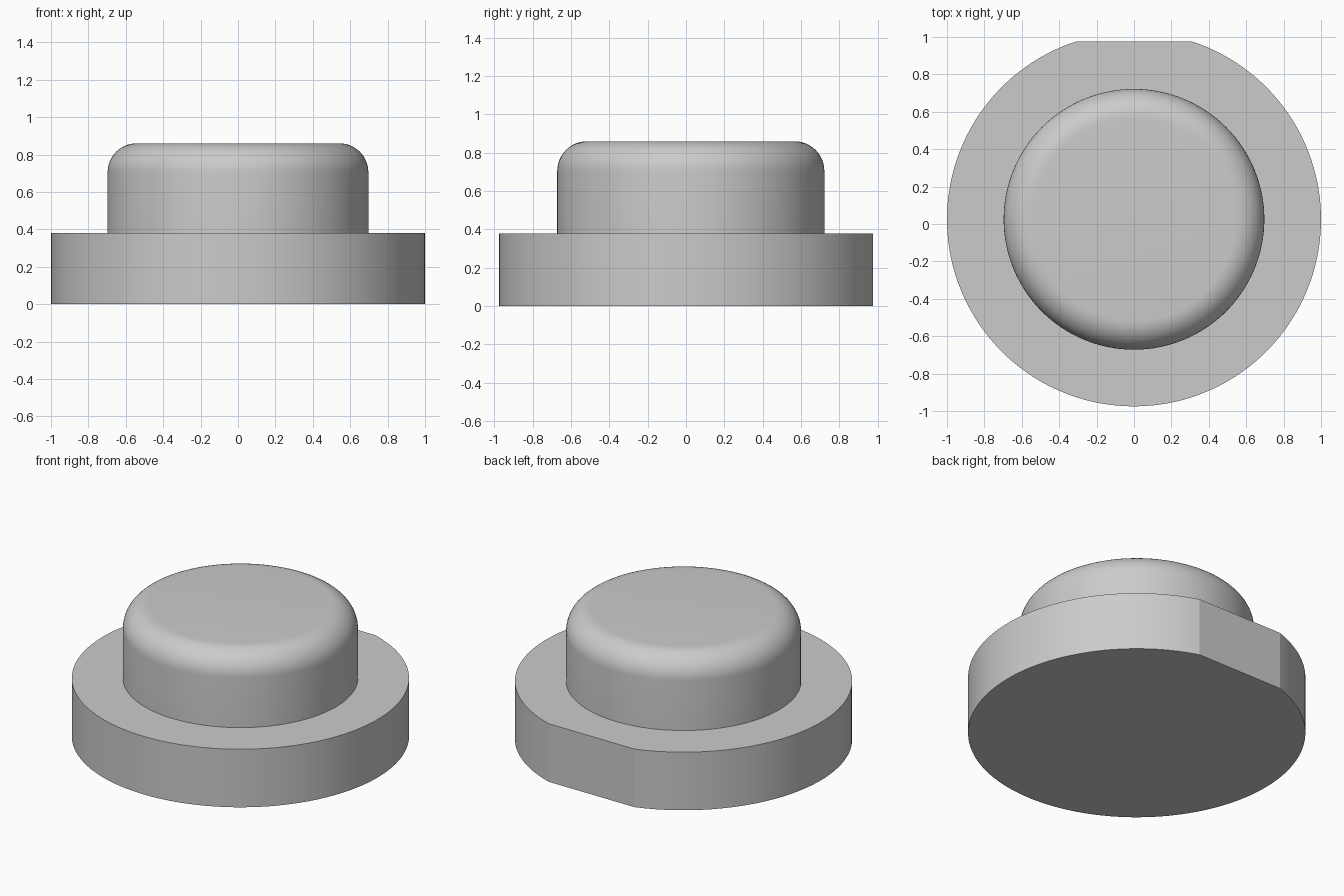
import bpy, bmesh
from math import sin, cos, pi, asin, radians

if "Cube" in bpy.data.objects:
    bpy.data.objects.remove(bpy.data.objects["Cube"], do_unlink=True)

CENTRE_Y = 0.025
BASE_TOP = 0.38
TOTAL_HEIGHT = 0.86
SIDES = 128

grey = bpy.data.materials.new("plain grey")
grey.use_nodes = True
colour = (0.6, 0.6, 0.6, 1)
grey.diffuse_color = colour
grey.node_tree.nodes["Principled BSDF"].inputs["Base Color"].default_value = colour


def finish(bm, name):
    """Turn a bmesh into a shaded object with the grey material."""
    bmesh.ops.recalc_face_normals(bm, faces=bm.faces)
    mesh = bpy.data.meshes.new(name)
    bm.to_mesh(mesh)
    bm.free()
    mesh.materials.append(grey)
    obj = bpy.data.objects.new(name, mesh)
    obj.location.y = CENTRE_Y
    bpy.context.collection.objects.link(obj)
    bpy.ops.object.select_all(action="DESELECT")
    obj.select_set(True)
    bpy.context.view_layer.objects.active = obj
    bpy.ops.object.shade_smooth_by_angle(angle=radians(15))
    return obj


# Base flange: a disc with one flat cut across the back
flat_half = asin(0.31)
start, sweep = pi / 2 + flat_half, 2 * (pi - flat_half)
bm = bmesh.new()
rim = []
for i in range(SIDES + 1):
    a = start + sweep * i / SIDES
    rim.append(bm.verts.new((cos(a), sin(a), 0)))
bottom = bm.faces.new(rim)
extruded = bmesh.ops.extrude_face_region(bm, geom=[bottom], use_keep_orig=True)
top_verts = [v for v in extruded["geom"] if isinstance(v, bmesh.types.BMVert)]
bmesh.ops.translate(bm, verts=top_verts, vec=(0, 0, BASE_TOP))
finish(bm, "base_flange")

# Button: a cylinder with a rounded top edge, sunk slightly into the base
RADIUS, FILLET, SINK = 0.697, 0.155, 0.02
low = BASE_TOP - SINK
bm = bmesh.new()
bmesh.ops.create_cone(bm, cap_ends=True, segments=SIDES, radius1=RADIUS,
                      radius2=RADIUS, depth=TOTAL_HEIGHT - low)
bmesh.ops.translate(bm, verts=bm.verts, vec=(0, 0, (TOTAL_HEIGHT + low) / 2))
top_edges = [e for e in bm.edges
             if all(v.co.z > TOTAL_HEIGHT - 0.01 for v in e.verts)]
bmesh.ops.bevel(bm, geom=top_edges, offset=FILLET, segments=12,
                profile=0.5, affect="EDGES")
finish(bm, "round_button")
